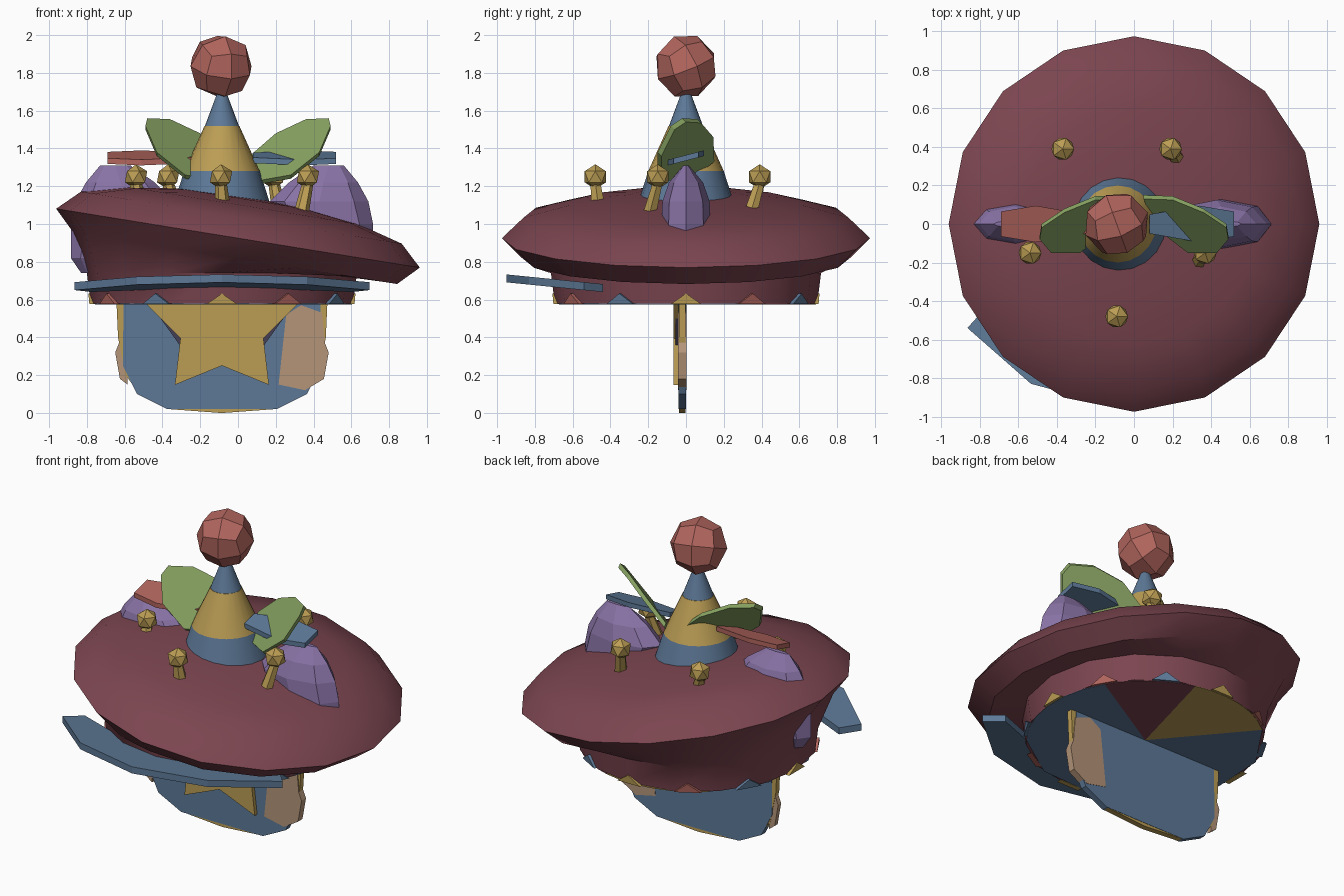
import bpy, bmesh, math
from math import cos, sin, pi
from mathutils import Vector, Matrix

if "Cube" in bpy.data.objects:
    bpy.data.objects.remove(bpy.data.objects["Cube"])

CX = -0.085          # axis of band, cone and face
COL = dict(maroon=(.20, .06, .08), blue=(.11, .19, .31), gold=(.50, .34, .09), red=(.44, .13, .11),
           green=(.24, .36, .12), purple=(.25, .17, .38), tan=(.46, .30, .19), dark=(.06, .05, .09))
MATS = {}
for k, c in COL.items():
    MATS[k] = bpy.data.materials.new(k)
    MATS[k].diffuse_color = (*c, 1)


def finish(name, bm, mat, smooth=None):
    bmesh.ops.recalc_face_normals(bm, faces=bm.faces)
    me = bpy.data.meshes.new(name)
    bm.to_mesh(me)
    bm.free()
    me.materials.append(MATS[mat])
    if smooth:
        for p in me.polygons:
            p.use_smooth = True
        me.set_sharp_from_angle(angle=math.radians(smooth))
    ob = bpy.data.objects.new(name, me)
    bpy.context.collection.objects.link(ob)
    return ob


def loft(name, rings, mat, smooth=None, caps=(True, True)):
    bm = bmesh.new()
    vs = [[bm.verts.new(p) for p in r] for r in rings]
    n = len(vs[0])
    for a, b in zip(vs, vs[1:]):
        for i in range(n):
            bm.faces.new((a[i], a[(i + 1) % n], b[(i + 1) % n], b[i]))
    if caps[0]:
        bm.faces.new(vs[0])
    if caps[1]:
        bm.faces.new(vs[-1])
    return finish(name, bm, mat, smooth)


def circle(rx, ry, cx, z, n):
    return [Vector((cx + rx * cos(2 * pi * i / n), ry * sin(2 * pi * i / n), z)) for i in range(n)]


def plate(name, pts, ext, mat):
    pts = [Vector(p) for p in pts]
    return loft(name, [pts, [p + Vector(ext) for p in pts]], mat)


def front_plate(name, xz, y0, y1, mat):
    plate(name, [(x, y0, z) for x, z in xz], (0, y1 - y0, 0), mat)


# Floppy cap: level band flowing into a tilted disc
tilt = Matrix.Translation((0, 0, .925)) @ Matrix.Rotation(math.radians(9.2), 4, 'Y')
rings = [circle(.695, .695, CX, .58, 16), circle(.715, .715, CX, .74, 16)]
for r, h in [(.87, -.105), (.975, 0), (.86, .11), (.62, .175), (.34, .21), (.02, .225)]:
    rings.append([tilt @ p for p in circle(r, r, 0, h, 16)])
loft("cap", rings, "maroon", 35)

# Coloured underside wedges and bunting triangles round the band
for a, b, mat in [(30, 75, "maroon"), (75, 130, "gold"), (130, 320, "blue"), (320, 390, "blue")]:
    arc = [math.radians(a + (b - a) * i / 6) for i in range(7)]
    plate("underside_" + mat, [(CX, 0, .575)] + [(CX + .69 * cos(t), .69 * sin(t), .575) for t in arc],
          (0, 0, .003), mat)
for i in range(12):
    t = i * pi / 6
    out, side = Vector((cos(t), sin(t), 0)), Vector((-sin(t), cos(t), 0))
    c = Vector((CX, 0, .577)) + out * .67
    plate("bunting", [c - side * .08, c + side * .08, c + Vector((0, 0, .055)) + out * .005],
          out * .032, ("gold", "red", "blue")[i % 3])

# Visor, rising towards the front
outline = [(-.78, -.54), (-.45, -.83), (0, -.95), (.45, -.83), (.78, -.54),
           (.69, -.44), (.4, -.56), (0, -.64), (-.4, -.56), (-.69, -.44)]
plate("visor", [(CX + x, y, .64 - .1 * (y + .44)) for x, y in outline], (0, 0, .042), "blue")

# Party cone in three colour bands, with pompom
for name, z0, r0, z1, r1, mat in [("cone_base", 1.06, .27, 1.28, .2, "blue"),
                                  ("cone_middle", 1.28, .2, 1.52, .092, "gold"),
                                  ("cone_tip", 1.52, .09, 1.72, .015, "blue")]:
    loft(name, [circle(r0, r0, CX, z0, 20), circle(r1, r1, CX, z1, 20)], mat, 40)
bm = bmesh.new()
bmesh.ops.create_cube(bm, size=1)
bmesh.ops.subdivide_edges(bm, edges=bm.edges[:], cuts=1, use_grid_fill=True)
turn = Matrix.Rotation(.35, 3, 'Z') @ Matrix.Rotation(.4, 3, 'X')
for v in bm.verts:
    v.co = turn @ (v.co.normalized() * .172) + Vector((CX - .005, 0, 1.835))
finish("pompom", bm, "red")

# Leaves, ear lumps and feather strips on both sides
leaf = [(.11, 0, 1.21), (.05, .15, 1.33), (.2, .145, 1.46), (.36, .08, 1.535),
        (.48, 0, 1.54), (.49, -.06, 1.5), (.43, -.13, 1.36), (.28, -.13, 1.24)]
ear = [(.44, .66, .05, .74), (.36, .715, .10, .82), (.22, .715, .13, 1.0),
       (.17, .69, .125, 1.12), (.27, .635, .09, 1.22), (.40, .56, .015, 1.31)]
strip = [(.52, -.065), (.52, .065), (.34, .095), (.08, .05), (.08, -.05), (.34, -.095)]
for s, side in ((1, "right"), (-1, "left")):
    plate("leaf_" + side, [(s * x, y, z) for x, y, z in leaf], (0, -.02, .02), "green")
    er = []
    for x0, x1, w, z in ear:
        ring = circle((x1 - x0) / 2, w, (x0 + x1) / 2, z, 8)
        er.append([Vector((CX + s * (p.x - CX), p.y, p.z)) for p in ring])
    loft("ear_" + side, er, "purple")
    plate("feather_" + side, [(CX + s * (x - CX), y, 1.335 + .26 * y) for x, y in strip],
          (0, 0, .03), "blue" if s > 0 else "red")

# Ring of five gold bells on leaning stems
for x, y, dx, dy in [(-.37, .39, .03, -.03), (.19, .39, .04, -.06), (-.54, -.15, .01, -.03),
                     (.37, -.15, -.05, -.06), (-.09, -.48, .01, .02)]:
    bm = bmesh.new()
    bmesh.ops.create_icosphere(bm, subdivisions=1, radius=.066, matrix=Matrix.Translation((x, y, 1.25)))
    finish("bell", bm, "gold")
    zb = 1.10 - .16 * x
    foot = [Vector((p.x + x + dx, p.y + y + dy, p.z)) for p in circle(.045, .045, 0, zb - .05, 6)]
    head = [Vector((p.x + x, p.y + y, p.z)) for p in circle(.03, .03, 0, 1.22, 6)]
    loft("bell_stem", [foot, head], "gold")

# Flat badge face hanging below the band
def mirrored(half):
    return [(CX + x, z) for x, z in half] + [(CX - x, z) for x, z in reversed(half)]

front_plate("badge_gold", mirrored([(.56, .62), (.55, .4), (.51, .2), (.43, .09), (.28, .02), (.01, 0)]),
            -.037, -.002, "gold")
front_plate("badge_blue", mirrored([(.52, .62), (.525, .25), (.45, .1), (.29, .02)]), -.04, 0, "blue")
cheek = [(.34, .52), (.42, .57), (.53, .53), (.545, .37), (.565, .32), (.54, .18), (.44, .12), (.3, .15)]
front_plate("cheek_right", [(CX + x, z) for x, z in cheek], -.043, .002, "tan")
front_plate("cheek_left", [(CX - x, z) for x, z in cheek if x > .5] + [(CX - .5, .15), (CX - .5, .5)],
            -.034, -.004, "tan")
front_plate("dark_panel", mirrored([(.325, .5), (.21, .34)]), -.055, -.03, "dark")
star = []
for i in range(10):
    r, a = (.385, .21)[i % 2], pi / 2 + i * pi / 5
    star.append((CX + 1.1 * r * cos(a), .46 + r * sin(a)))
front_plate("star", star, -.065, -.035, "gold")

for m in bpy.data.materials:
    if m.users and not m.is_grease_pencil:
        m.use_nodes = True
        m.node_tree.nodes["Principled BSDF"].inputs["Base Color"].default_value = m.diffuse_color
